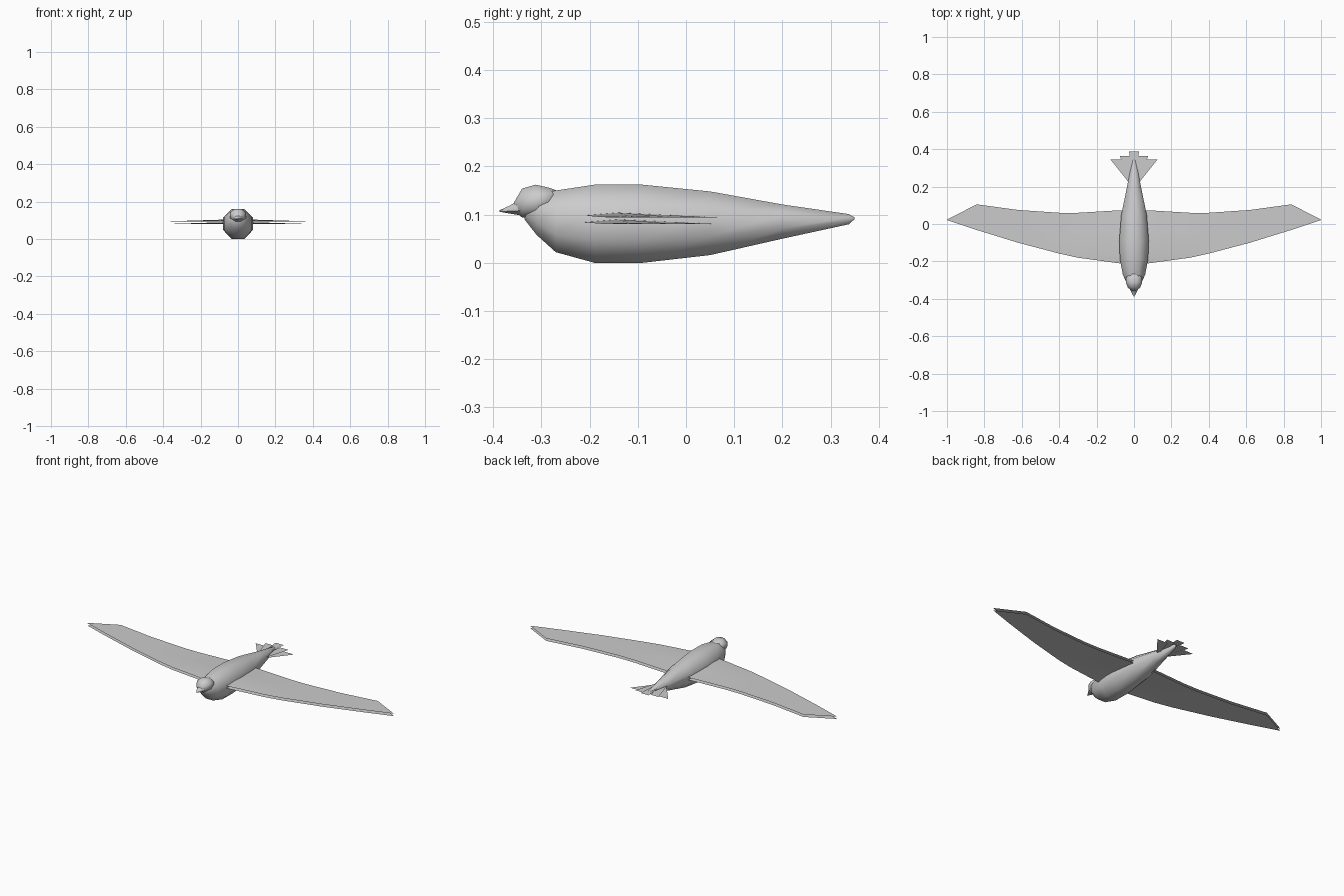
import bpy, bmesh, math

if "Cube" in bpy.data.objects:
    bpy.data.objects.remove(bpy.data.objects["Cube"])


def make(name, verts, faces, smooth=True):
    me = bpy.data.meshes.new(name)
    me.from_pydata(verts, [], faces)
    bm = bmesh.new()
    bm.from_mesh(me)
    bmesh.ops.recalc_face_normals(bm, faces=bm.faces)
    bm.to_mesh(me)
    bm.free()
    ob = bpy.data.objects.new(name, me)
    bpy.context.collection.objects.link(ob)
    if smooth:
        bpy.context.view_layer.objects.active = ob
        ob.select_set(True)
        bpy.ops.object.shade_smooth_by_angle(angle=math.radians(50))
        ob.select_set(False)
    return ob


def loft(name, rings, n=8):
    """Rings are (y, low z, high z, half width), flat side up."""
    verts, faces = [], []
    k = 1 / math.cos(math.pi / n)
    for y, lo, hi, w in rings:
        for i in range(n):
            a = 2 * math.pi * (i + 0.5) / n
            verts.append((w * k * math.cos(a), y,
                          (lo + hi) / 2 + (hi - lo) / 2 * k * math.sin(a)))
    for r in range(len(rings) - 1):
        for i in range(n):
            j = (i + 1) % n
            faces.append((r * n + i, r * n + j, (r + 1) * n + j, (r + 1) * n + i))
    last = (len(rings) - 1) * n
    faces += [tuple(range(n)), tuple(range(last, last + n))]
    return make(name, verts, faces)


# Body, head and beak
loft("body", [(-0.335, 0.09, 0.125, 0.02), (-0.31, 0.058, 0.142, 0.042),
              (-0.27, 0.022, 0.15, 0.06), (-0.19, 0, 0.162, 0.075),
              (-0.09, 0, 0.162, 0.079), (0.05, 0.016, 0.148, 0.068),
              (0.20, 0.05, 0.121, 0.037), (0.338, 0.08, 0.101, 0.01),
              (0.35, 0.091, 0.094, 0.002)])
loft("head", [(-0.357, 0.108, 0.125, 0.012), (-0.34, 0.094, 0.154, 0.033),
              (-0.312, 0.092, 0.162, 0.044), (-0.285, 0.108, 0.156, 0.042),
              (-0.265, 0.125, 0.149, 0.02)])
loft("beak", [(-0.387, 0.106, 0.109, 0.002), (-0.365, 0.102, 0.119, 0.014),
              (-0.34, 0.098, 0.134, 0.026)])

# Wings: two thin sheets each, arched at the root and flat toward the tip
# Stations: x, leading y, trailing y, arch height
stations = [(0.0, -0.215, 0.075, 0.011), (0.08, -0.21, 0.073, 0.010),
            (0.30, -0.18, 0.06, 0.003), (0.40, -0.158, 0.06, 0.0),
            (0.62, -0.10, 0.075, 0.0), (0.84, -0.032, 0.105, 0.0),
            (1.0, 0.021, 0.024, 0.0)]
arch = [(0, 0.4), (0.25, 1), (0.6, 0.5), (1, 0)]


def wing(name, side, z):
    verts = [(side * x, a + (b - a) * t, z + h * f)
             for x, a, b, h in stations for t, f in arch]
    m = len(arch)
    faces = [(r * m + i, r * m + i + 1, (r + 1) * m + i + 1, (r + 1) * m + i)
             for r in range(len(stations) - 1) for i in range(m - 1)]
    make(name, verts, faces)


for side, label in ((-1, "left"), (1, "right")):
    wing(label + "_wing_upper", side, 0.094)
    wing(label + "_wing_lower", side, 0.080)


# Tail: flat feathers in stepped layers
def feather(name, pts, z):
    make(name, [(x, y, z) for x, y in pts], [tuple(range(len(pts)))], False)


feather("tail_feather_middle",
        [(-0.012, 0.2), (0.012, 0.2), (0.026, 0.388), (-0.026, 0.388)], 0.098)
for s, label in ((-1, "left"), (1, "right")):
    feather(label + "_inner_tail_feather",
            [(0, 0.2), (s * 0.025, 0.2), (s * 0.075, 0.364), (s * 0.02, 0.364)], 0.092)
    feather(label + "_outer_tail_feather",
            [(s * 0.005, 0.2), (s * 0.03, 0.225), (s * 0.125, 0.344), (s * 0.055, 0.344)], 0.086)
